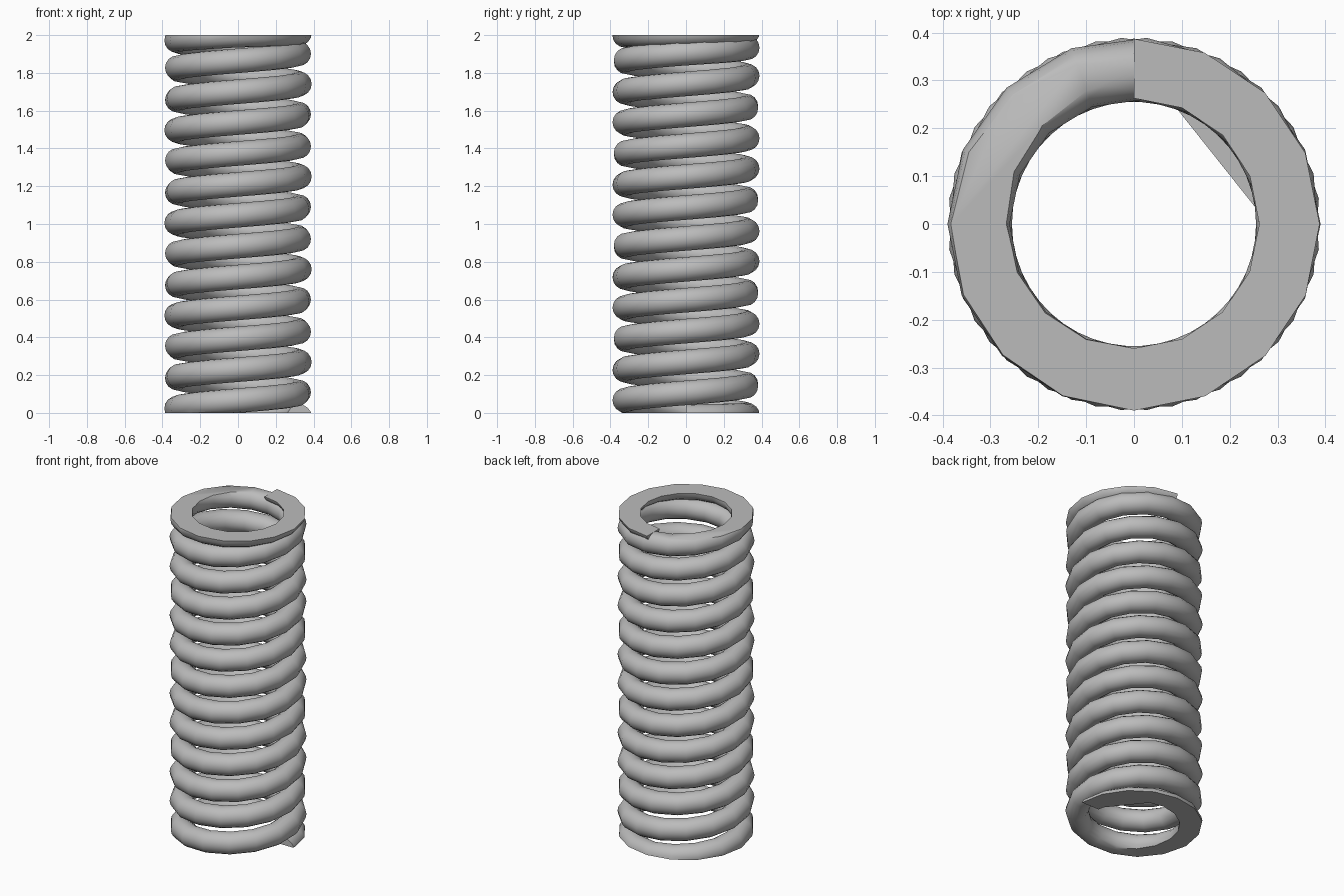
import bpy, bmesh
from math import sin, cos, tau, radians

cube = bpy.data.objects.get("Cube")
if cube:
    bpy.data.objects.remove(cube)

COIL_R, WIRE_R, SIDES = 0.325, 0.065, 16

steel = bpy.data.materials.new("spring_steel_grey")
steel.use_nodes = True
grey = (0.5, 0.5, 0.5, 1)
steel.diffuse_color = grey
steel.node_tree.nodes["Principled BSDF"].inputs["Base Color"].default_value = grey

# Wire height against winding angle in degrees: closed end turns, even pitch between
HEIGHTS = [(0, -0.02), (90, -0.012), (180, 0.024), (270, 0.065), (360, 0.106),
           (4320, 1.905), (4410, 1.935), (4500, 1.972), (4590, 2.0),
           (4680, 2.01), (4770, 2.015)]


def wire_height(a):
    for (a0, z0), (a1, z1) in zip(HEIGHTS, HEIGHTS[1:]):
        if a <= a1:
            return z0 + (z1 - z0) * (a - a0) / (a1 - a0)
    return HEIGHTS[-1][1]


def add_object(name, bm):
    mesh = bpy.data.meshes.new(name)
    bm.to_mesh(mesh)
    bm.free()
    mesh.materials.append(steel)
    obj = bpy.data.objects.new(name, mesh)
    bpy.context.collection.objects.link(obj)
    return obj


# Winding stations: end turns in sixteenths, middle turns slightly coarser
angles = [i * 22.5 for i in range(8)]
angles += [180 + 4320 * i / 184 for i in range(184)]
angles += [4500 + i * 22.5 for i in range(13)]

# Sweep the round wire along the helix
bm = bmesh.new()
rings = []
for a in angles:
    t, z = radians(a), wire_height(a)
    ring = []
    for k in range(SIDES):
        p = tau * k / SIDES
        r = COIL_R + WIRE_R * cos(p)
        ring.append(bm.verts.new((r * cos(t), r * sin(t), z + WIRE_R * sin(p))))
    rings.append(ring)
for r0, r1 in zip(rings, rings[1:]):
    for k in range(SIDES):
        n = (k + 1) % SIDES
        bm.faces.new((r0[k], r1[k], r1[n], r0[n]))
bm.faces.new(rings[0])
bm.faces.new(rings[-1][::-1])

# Grind both ends flat
for z, direction in ((0, -1), (2, 1)):
    cut = bmesh.ops.bisect_plane(
        bm, geom=bm.verts[:] + bm.edges[:] + bm.faces[:], dist=1e-6,
        plane_co=(0, 0, z), plane_no=(0, 0, direction), clear_outer=True)
    rim = [e for e in cut["geom_cut"] if isinstance(e, bmesh.types.BMEdge)]
    bmesh.ops.edgeloop_fill(bm, edges=rim)
bmesh.ops.recalc_face_normals(bm, faces=bm.faces[:])
spring = add_object("coil_spring", bm)

# Thin sliver inside the bottom turn, next to the wire end
bm = bmesh.new()
arc = [radians(5 + 67 * i / 3) for i in range(4)]
sliver = [bm.verts.new((0.264 * cos(t), 0.264 * sin(t), 0.002)) for t in arc]
bm.faces.new(sliver[::-1])
add_object("bottom_end_web", bm)

# Smooth wire with crisp ground edges
bpy.ops.object.select_all(action="DESELECT")
spring.select_set(True)
bpy.context.view_layer.objects.active = spring
bpy.ops.object.shade_smooth_by_angle(angle=radians(35))
